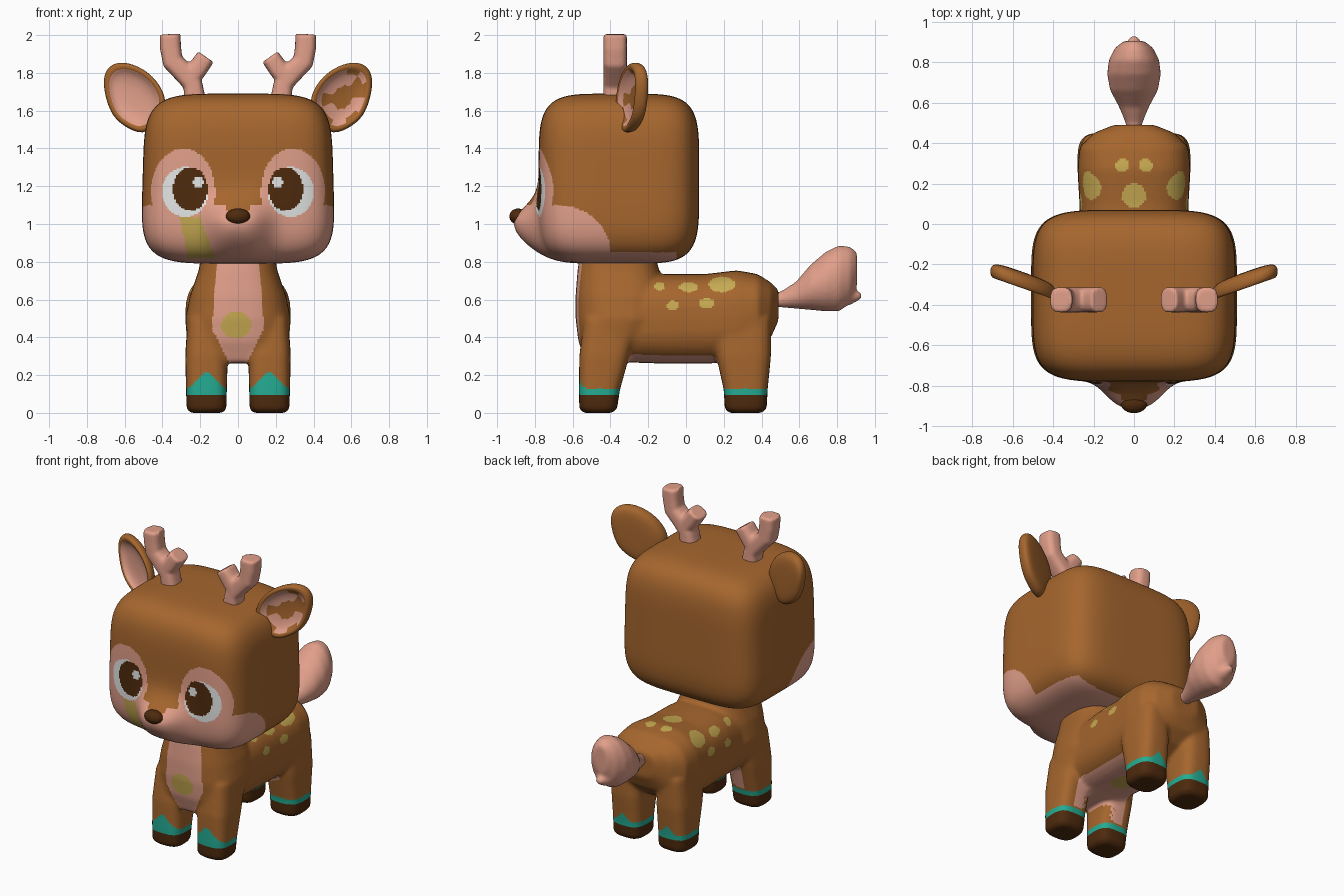
import bpy, bmesh, math
from mathutils import Vector

if "Cube" in bpy.data.objects:
    bpy.data.objects.remove(bpy.data.objects["Cube"], do_unlink=True)

COLOURS = {
    "brown": (0.38, 0.133, 0.027),
    "pink": (0.76, 0.35, 0.255),
    "dark_brown": (0.076, 0.023, 0.004),
    "white": (0.8, 0.82, 0.82),
    "teal": (0.018, 0.41, 0.29),
    "yellow": (0.57, 0.4, 0.084),
}
BROWN, PINK, DARK, WHITE, TEAL, YELLOW = range(6)
MATERIALS = []
for label, rgb in COLOURS.items():
    mat = bpy.data.materials.new(label)
    mat.use_nodes = True
    mat.diffuse_color = (*rgb, 1)
    bsdf = mat.node_tree.nodes["Principled BSDF"]
    bsdf.inputs["Base Color"].default_value = (*rgb, 1)
    bsdf.inputs["Roughness"].default_value = 0.7
    MATERIALS.append(mat)


def finish(name, bm, rule):
    """Turn a bmesh into a smooth object; rule is a colour or a function of a face."""
    bmesh.ops.recalc_face_normals(bm, faces=bm.faces)
    bm.normal_update()
    mesh = bpy.data.meshes.new(name)
    for mat in MATERIALS:
        mesh.materials.append(mat)
    for f in bm.faces:
        f.smooth = True
        f.material_index = rule(f.calc_center_median(), f.normal) if callable(rule) else rule
    bm.to_mesh(mesh)
    bm.free()
    obj = bpy.data.objects.new(name, mesh)
    bpy.context.collection.objects.link(obj)
    return obj


def loft(bm, rings, power=2.0, sides=32):
    """Skin superellipse rings given as (centre, first half axis, second half axis)."""
    loops = []
    for centre, u, v in rings:
        loop = []
        for i in range(sides):
            a = math.tau * i / sides
            c, s = math.cos(a), math.sin(a)
            c = math.copysign(abs(c) ** (2 / power), c)
            s = math.copysign(abs(s) ** (2 / power), s)
            loop.append(bm.verts.new(Vector(centre) + Vector(u) * c + Vector(v) * s))
        loops.append(loop)
    for a, b in zip(loops, loops[1:]):
        for i in range(sides):
            j = (i + 1) % sides
            bm.faces.new((a[i], a[j], b[j], b[i]))
    bm.faces.new(loops[0])
    bm.faces.new(loops[-1])


def fuse(bm, voxel, rounds):
    """Merge overlapping solids into one soft skin."""
    bmesh.ops.recalc_face_normals(bm, faces=bm.faces)
    obj = finish("fuse_helper", bm, 0)
    remesh = obj.modifiers.new("remesh", "REMESH")
    remesh.mode = "VOXEL"
    remesh.voxel_size = voxel
    smooth = obj.modifiers.new("smooth", "SMOOTH")
    smooth.factor, smooth.iterations = 0.5, rounds
    graph = bpy.context.evaluated_depsgraph_get()
    result = bmesh.new()
    result.from_mesh(obj.evaluated_get(graph).to_mesh())
    bpy.data.objects.remove(obj, do_unlink=True)
    return result


def inside(a, b, ca, cb, ra, rb):
    return ((a - ca) / ra) ** 2 + ((b - cb) / rb) ** 2 < 1


# Head: rounded block with a soft muzzle pushed out of the front
def head_colour(c, n):
    x, y, z = abs(c.x), c.y, c.z
    if y < -0.6:
        if inside(x, z, 0.21, 1.22, 0.028, 0.03):
            return WHITE
        if inside(x, z, 0.252, 1.185, 0.092, 0.115):
            return DARK
        if inside(x, z, 0.28, 1.17, 0.122, 0.132):
            return WHITE
        drop = 1.04 - z
        if 0 < drop < 0.22 and -0.31 + 0.2 * drop < c.x < -0.2 + 0.35 * drop:
            return YELLOW
        if inside(x, z, 0.29, 1.17, 0.17, 0.23):
            return PINK
        if z > 1.04 and x < 0.05 - 0.3 * drop:
            return BROWN
    if y < -0.05 and z < 0.85:
        return PINK
    if y < -0.68:
        return PINK if z < 1.1 else BROWN
    return PINK if inside(y, z, -0.68, 0.85, 0.28, 0.25) else BROWN


bm = bmesh.new()
bmesh.ops.create_cube(bm, size=2)
bmesh.ops.subdivide_edges(bm, edges=bm.edges, cuts=95, use_grid_fill=True)
for v in bm.verts:
    p = 4.8
    q = v.co / sum(abs(k) ** p for k in v.co) ** (1 / p)
    x, y, z = 0.505 * q.x * (1 - 0.025 * q.z), -0.355 + 0.425 * q.y, 1.24 + 0.45 * q.z
    if q.y < 0:
        spread = 0.12 if z > 1 else 0.17
        y -= 0.135 * math.exp(-abs(x / 0.16) ** 3 - ((z - 1) / spread) ** 2) * min(1, -2 * q.y)
    v.co = (x, y, z)
finish("head", bm, head_colour)

# Nose
bm = bmesh.new()
bmesh.ops.create_uvsphere(bm, u_segments=24, v_segments=16, radius=1)
for v in bm.verts:
    v.co = (v.co.x * 0.065, -0.89 + v.co.y * 0.045, 1.04 + v.co.z * 0.042)
finish("nose", bm, DARK)


# Body: neck column, barrel and four legs fused together
SIDE_SPOTS = [(-0.14, 0.67, 0.03, 0.022), (0.015, 0.665, 0.05, 0.026), (0.19, 0.68, 0.07, 0.04),
              (-0.07, 0.57, 0.033, 0.025), (0.11, 0.58, 0.042, 0.026)]
TOP_SPOTS = [(0.057, 0.29, 0.035, 0.035), (0, 0.14, 0.06, 0.06)]


def body_colour(c, n):
    x, y, z = abs(c.x), c.y, c.z
    if z < 0.095:
        return DARK
    peak = 0.0
    if n.y < -0.3 and y < -0.45:
        peak = 0.09
    elif n.y > 0.3 and y > 0.3:
        peak = 0.05
    if z < 0.13 + max(0, peak - 0.9 * abs(x - 0.165)):
        return TEAL
    if y < -0.45 and n.y < -0.2 and z > 0.25:
        if inside(c.x, z, -0.01, 0.465, 0.08, 0.07):
            return YELLOW
        width = 0.14 - 0.09 * (z - 0.45) if z > 0.45 else 0.05 + 0.5 * (z - 0.27)
        if x < width:
            return PINK
    if -0.5 < y < 0.2 and z < 0.34 and x < 0.19 and n.z < -0.25:
        return YELLOW if inside(c.x, y, 0, -0.1, 0.07, 0.08) else PINK
    if x > 0.1 and z > 0.5 and any(inside(y, z, *s) for s in SIDE_SPOTS):
        return YELLOW
    if z > 0.6 and any(inside(x, y, *s) for s in TOP_SPOTS):
        return YELLOW
    return BROWN


bm = bmesh.new()
# height, front, back, half width
neck = [(0.86, -0.56, -0.17, 0.19), (0.75, -0.575, -0.14, 0.21), (0.62, -0.585, -0.1, 0.255),
        (0.5, -0.585, -0.1, 0.28), (0.38, -0.57, -0.2, 0.27), (0.265, -0.53, -0.3, 0.22)]
loft(bm, [((0, (f + b) / 2, z), (w, 0, 0), (0, (b - f) / 2, 0)) for z, f, b, w in neck], 2.6)
# position, bottom, top, half width
barrel = [(-0.4, 0.27, 0.7, 0.25), (-0.1, 0.26, 0.735, 0.265), (0.1, 0.26, 0.735, 0.27),
          (0.27, 0.27, 0.755, 0.28), (0.38, 0.33, 0.735, 0.27), (0.45, 0.4, 0.69, 0.2),
          (0.49, 0.49, 0.65, 0.1)]
loft(bm, [((0, y, (a + b) / 2), (w, 0, 0), (0, 0, (b - a) / 2)) for y, a, b, w in barrel], 2.7)
# height, front, back, half width
front_leg = [(0, -0.54, -0.39, 0.085), (0.02, -0.565, -0.365, 0.106), (0.12, -0.567, -0.35, 0.108),
             (0.3, -0.565, -0.3, 0.112), (0.5, -0.54, -0.25, 0.1)]
back_leg = [(0, 0.23, 0.4, 0.085), (0.02, 0.205, 0.428, 0.106), (0.12, 0.2, 0.432, 0.108),
            (0.3, 0.16, 0.45, 0.113), (0.5, 0.14, 0.45, 0.1)]
for side in (-1, 1):
    for leg in (front_leg, back_leg):
        loft(bm, [((side * 0.167, (f + b) / 2, z), (w, 0, 0), (0, (b - f) / 2, 0))
                  for z, f, b, w in leg], 3.2)
finish("body", fuse(bm, 0.011, 14), body_colour)

# Tail: fluffy teardrop with a small lower tuft
bm = bmesh.new()
tail = [(0.45, 0.6, 0.035, 0.035), (0.5, 0.6, 0.042, 0.042), (0.58, 0.622, 0.075, 0.07),
        (0.66, 0.665, 0.118, 0.12), (0.74, 0.695, 0.133, 0.158), (0.81, 0.712, 0.125, 0.175),
        (0.87, 0.73, 0.095, 0.15), (0.905, 0.76, 0.05, 0.09)]
loft(bm, [((0, y, z), (w, 0, 0), (0, 0, h)) for y, z, w, h in tail])
tuft = [(0.78, 0.61, 0.08), (0.87, 0.612, 0.05), (0.93, 0.62, 0.02)]
loft(bm, [((0, y, z), (r, 0, 0), (0, 0, r * 0.8)) for y, z, r in tuft])
finish("tail", fuse(bm, 0.012, 6), PINK)


# Antlers: a bent main branch with a short inner prong
def branch(bm, points, side):
    rings = []
    for i, (x, z, r) in enumerate(points):
        a, b = points[max(i - 1, 0)], points[min(i + 1, len(points) - 1)]
        t = Vector((b[0] - a[0], 0, b[1] - a[1])).normalized()
        across = Vector((t.z * side, 0, -t.x)) * r
        rings.append(((x * side, -0.375, z), across, (0, 0.062, 0)))
    loft(bm, rings, 3)


OUTER = [(0.225, 1.64, 0.058), (0.24, 1.74, 0.052), (0.29, 1.805, 0.056),
         (0.345, 1.86, 0.056), (0.357, 1.93, 0.056), (0.36, 2.005, 0.055)]
INNER = [(0.26, 1.76, 0.05), (0.215, 1.82, 0.052), (0.17, 1.885, 0.05)]

# Ears: cupped leaf shapes, pink inside
EAR_OUTLINE = [(0.37, 1.6), (0.39, 1.71), (0.47, 1.81), (0.59, 1.865), (0.68, 1.85), (0.72, 1.78),
               (0.705, 1.67), (0.665, 1.56), (0.58, 1.5), (0.48, 1.46)]
EAR_LAYERS = [(0.4, 0.045), (0.8, 0.04), (0.97, 0.02), (1.0, -0.015), (0.94, -0.04),
              (0.8, -0.035), (0.7, -0.012), (0.35, 0.005)]

for side, label in ((1, "left"), (-1, "right")):
    bm = bmesh.new()
    branch(bm, OUTER, side)
    branch(bm, INNER, side)
    finish(label + "_antler", fuse(bm, 0.009, 8), PINK)

    bm = bmesh.new()
    loops = []
    for scale, depth in EAR_LAYERS:
        loop = []
        for x, z in EAR_OUTLINE:
            px, pz = 0.555 + (x - 0.555) * scale, 1.67 + (z - 1.67) * scale
            loop.append(bm.verts.new((side * px, -0.28 + 0.35 * (px - 0.555) + depth, pz)))
        loops.append(loop)
    count = len(EAR_OUTLINE)
    pink_faces = []
    for k, (a, b) in enumerate(zip(loops, loops[1:])):
        for i in range(count):
            j = (i + 1) % count
            f = bm.faces.new((a[i], a[j], b[j], b[i]))
            if k >= 5:
                pink_faces.append(f)
    bm.faces.new(loops[0])
    pink_faces.append(bm.faces.new(loops[-1]))
    inner = {f.calc_center_median().to_tuple(5) for f in pink_faces}
    ear = finish(label + "_ear", bm, lambda c, n: PINK if c.to_tuple(5) in inner else BROWN)
    ear.modifiers.new("subdivision", "SUBSURF").levels = 2
    ear.modifiers["subdivision"].render_levels = 2
